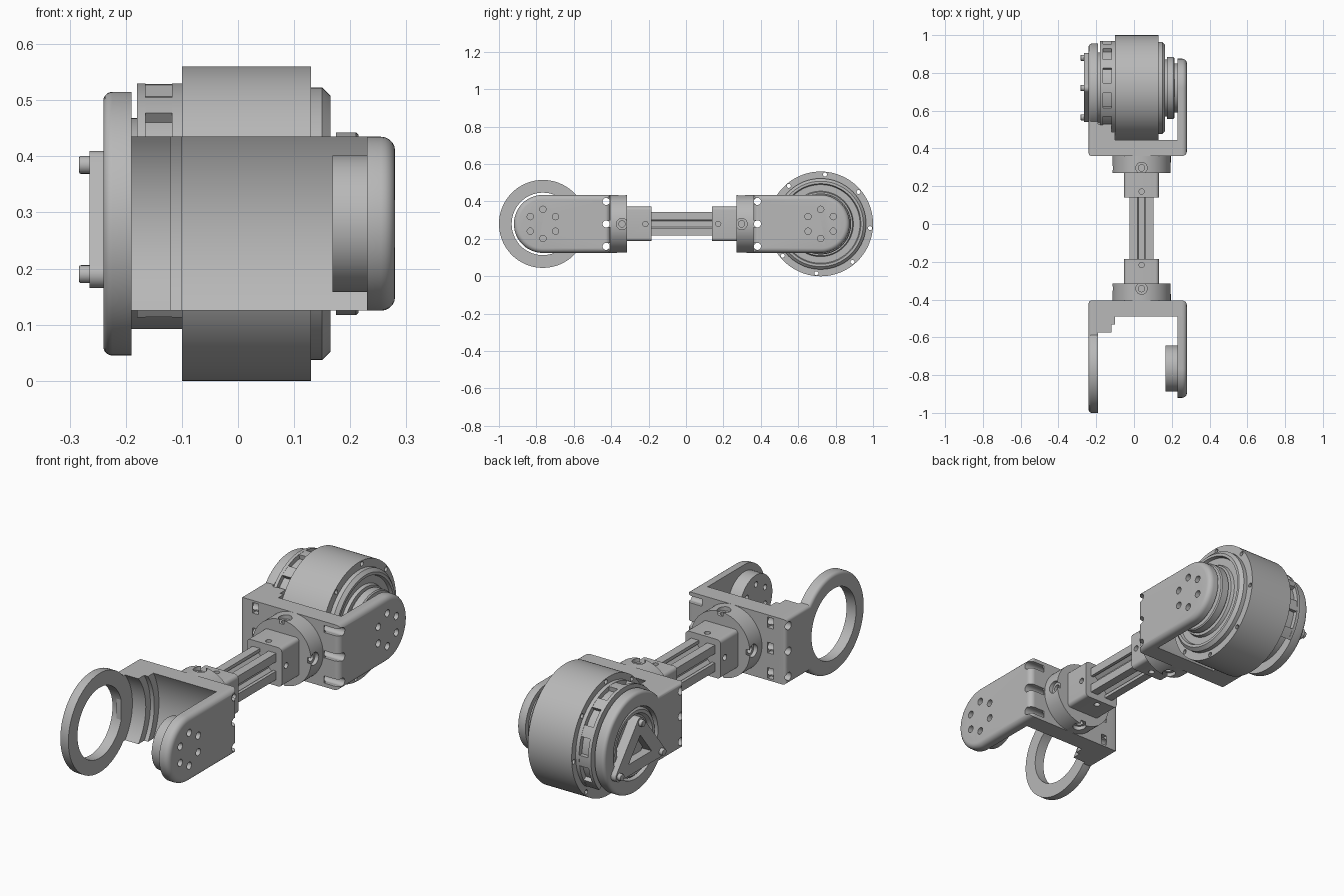
import bpy, bmesh
from math import sin, cos, pi, radians, sqrt, atan2
from mathutils import Vector

if "Cube" in bpy.data.objects:
    bpy.data.objects.remove(bpy.data.objects["Cube"])

GREY = (0.48, 0.48, 0.48, 1)
mat = bpy.data.materials.new("satin grey")
mat.use_nodes = True
mat.diffuse_color = GREY
mat.node_tree.nodes["Principled BSDF"].inputs["Base Color"].default_value = GREY

CY, CZ = 0.72, 0.28      # motor pivot
BX = 0.04                # x of the link bar axis
HALF = 0.155             # half height of the bracket
FLIP = -0.045            # front end is y -> FLIP - y
parts = []


def finish(bm, name):
    bmesh.ops.recalc_face_normals(bm, faces=bm.faces)
    me = bpy.data.meshes.new(name)
    bm.to_mesh(me)
    bm.free()
    me.materials.append(mat)
    ob = bpy.data.objects.new(name, me)
    bpy.context.collection.objects.link(ob)
    parts.append(ob)
    return ob


def place(axis, p, d):
    return {"x": (d, p[0], p[1]), "y": (p[0], d, p[1]), "z": (p[0], p[1], d)}[axis]


def prism(name, pts, axis, a, b, bevel=0):
    """Extrude an outline along an axis from a to b, rounding the cap at b."""
    bm = bmesh.new()
    lo = [bm.verts.new(place(axis, p, a)) for p in pts]
    hi = [bm.verts.new(place(axis, p, b)) for p in pts]
    n = len(pts)
    bm.faces.new(lo)
    cap = bm.faces.new(hi)
    for i in range(n):
        bm.faces.new((lo[i], lo[(i + 1) % n], hi[(i + 1) % n], hi[i]))
    bmesh.ops.recalc_face_normals(bm, faces=bm.faces)
    if bevel:
        bmesh.ops.bevel(bm, geom=list(cap.edges), offset=bevel, segments=5,
                        profile=0.5, affect="EDGES")
    return finish(bm, name)


def arc(c, r, a0, a1, n):
    return [(c[0] + r * cos(radians(a0 + (a1 - a0) * i / n)),
             c[1] + r * sin(radians(a0 + (a1 - a0) * i / n))) for i in range(n + 1)]


def cyl(name, axis, c, r, a, b, n=32, bevel=0):
    return prism(name, arc(c, r, 0, 360, n)[:-1], axis, a, b, bevel)


def box(name, x, y, z):
    return prism(name, [(x[0], y[0]), (x[1], y[0]), (x[1], y[1]), (x[0], y[1])], "z", *z)


def lathe(name, profile, n=96):
    """Spin (x, radius) points about the motor axis."""
    bm = bmesh.new()
    vs = [bm.verts.new((x, CY, CZ + r)) for x, r in profile]
    es = [bm.edges.new(e) for e in zip(vs, vs[1:])]
    bmesh.ops.spin(bm, geom=vs + es, cent=(0, CY, CZ), axis=(1, 0, 0),
                   angle=2 * pi, steps=n)
    bmesh.ops.remove_doubles(bm, verts=bm.verts, dist=1e-4)
    return finish(bm, name)


def cut(targets, *cutters):
    for c in cutters:
        for ob in targets:
            m = ob.modifiers.new("cut", "BOOLEAN")
            m.operation, m.solver, m.object = "DIFFERENCE", "EXACT", c
            bpy.context.view_layer.objects.active = ob
            bpy.ops.object.modifier_apply(modifier=m.name)
        parts.remove(c)
        bpy.data.objects.remove(c)


def hexagon(r):
    return arc((CY, CZ), r, 30, 330, 5)


# Bracket: base hollowed to clear the motor
PIVOT = (CY, CZ)
Y0 = 0.36
ZS = (CZ - HALF, CZ + HALF)
base = box("bracket_base", (-0.215, 0.255), (Y0, 0.56), ZS)
for r, x0, x1 in ((0.315, -0.10, 0.3), (0.28, -0.12, 0.0), (0.245, -0.19, 0.0)):
    cut([base], cyl("cutter", "x", PIVOT, r, x0, x1, 128))

# Paddle arm
outline = [(Y0, ZS[0])] + arc(PIVOT, HALF, -90, 90, 40) + [(Y0, ZS[1])]
paddle = prism("paddle_arm", outline, "x", 0.23, 0.28, 0.025)

# Ring arm
R = 0.235
t = 180 - math_deg if (math_deg := atan2(HALF, sqrt(R * R - HALF * HALF)) * 180 / pi) else 0
outline = [(Y0, ZS[0])] + arc(PIVOT, R, -t, t, 72) + [(Y0, ZS[1])]
ring = prism("ring_arm", outline, "x", -0.19, -0.24, 0.016)
cut([ring], cyl("cutter", "x", PIVOT, 0.167, -0.3, -0.1, 72))

# Pivot pad and its screw holes
pad = cyl("pivot_pad", "x", PIVOT, 0.122, 0.168, 0.235, 64)
for p in hexagon(0.078):
    cut([paddle], cyl("cutter", "x", p, 0.017, 0.238, 0.3, 16))
    cut([pad], cyl("cutter", "x", p, 0.013, 0.15, 0.2, 16))

# Cross holes, nut slots and corner scoops of the bracket
for dz in (-0.12, 0, 0.12):
    z = CZ + dz
    cut([base, paddle, ring], cyl("cutter", "x", (0.382, z), 0.019, -0.4, 0.4, 20))
    cut([base], box("cutter", (-0.175, -0.145), (0.3, 0.385), (z - 0.025, z + 0.025)))
    cut([base, paddle], box("cutter", (0.20, 0.4), (0.3, 0.381), (z - 0.017, z + 0.017)))

# Hub and square sleeve
hub = cyl("hub", "y", (BX, CZ), HALF, 0.27, Y0 + 0.002, 72)
S, q = 0.092, 0.018
corners = []
for k, (sx, sz) in enumerate(((1, 1), (-1, 1), (-1, -1), (1, -1))):
    corners += arc((BX + sx * (S - q), CZ + sz * (S - q)), q, 90 * k, 90 * k + 90, 5)
sleeve = prism("sleeve", corners, "y", 0.14, 0.272)
for s in (-1, 1):
    for axis, c in (("x", BX), ("z", CZ)):
        def at(y):
            return (y, CZ) if axis == "x" else (BX, y)
        for r, depth in ((0.03, 0.135), (0.017, 0.11)):
            cut([hub], cyl("cutter", axis, at(0.297), r, c + s * depth, c + s * 0.2, 24))
        cut([sleeve], cyl("cutter", axis, at(0.172), 0.014, c + s * 0.07, c + s * 0.2, 16))

# Mirror the whole end to the front
for ob in list(parts):
    twin = ob.copy()
    twin.data = ob.data.copy()
    twin.name = "front_" + ob.name
    ob.name = "rear_" + ob.name
    for v in twin.data.vertices:
        v.co.y = FLIP - v.co.y
    twin.data.flip_normals()
    bpy.context.collection.objects.link(twin)
    parts.append(twin)

# Slotted link bar
h = 0.0625
side = [(h, h), (0.022, h), (0.022, 0.047), (0.036, 0.047), (0.016, 0.024)]
side += [(-x, z) for x, z in side[:0:-1]]
profile = []
for k in range(4):
    c, s = cos(k * pi / 2), sin(k * pi / 2)
    profile += [(BX + x * c - z * s, CZ + x * s + z * c) for x, z in side]
prism("link_bar", profile, "y", -0.2, 0.155)

# Motor body with bolt holes round the rim
motor = lathe("motor_body", [(-0.10, 0), (-0.10, 0.28), (0.13, 0.28), (0.13, 0.243),
                             (0.15, 0.243), (0.165, 0.228), (0.165, 0.215), (0.15, 0.21),
                             (0.15, 0.175), (0.165, 0.17), (0.165, 0)], 128)
for p in arc(PIVOT, 0.265, 40, 355, 7):
    cut([motor], cyl("cutter", "x", p, 0.011, -0.2, 0.3, 12))
lathe("output_disc", [(0.16, 0), (0.16, 0.15), (0.175, 0.15), (0.175, 0.163), (0.21, 0.163),
                      (0.215, 0.158), (0.215, 0.13), (0.232, 0.13), (0.232, 0)])

# Rear casing with ribs and rims, open underneath
cyl("casing_core", "x", PIVOT, 0.188, -0.19, -0.09, 72)


def sector(name, r, a0, a1, x0, x1):
    n = max(3, int((a1 - a0) / 4))
    prism(name, arc(PIVOT, r, a0, a1, n) + arc(PIVOT, 0.17, a1, a0, n), "x", x0, x1)


sector("casing_shell", 0.228, -42, 222, -0.178, -0.09)
sector("casing_rim_outer", 0.25, -42, 222, -0.18, -0.165)
sector("casing_rim_inner", 0.25, -42, 222, -0.118, -0.09)
for k in range(9):
    a = -36 + 31.5 * k
    sector("casing_rib", 0.249, a - 6, a + 6, -0.179, -0.09)

# Rear cap
lathe("rear_cap", [(-0.17, 0), (-0.17, 0.16), (-0.225, 0.16), (-0.235, 0.15), (-0.235, 0.135),
                   (-0.218, 0.125), (-0.218, 0.09), (-0.225, 0.085), (-0.225, 0)])

# Triangular carrier with three standoffs
tri = [Vector((CY, 0.385)), Vector((0.565, 0.19)), Vector((0.88, 0.19))]
mid = (tri[0] + tri[1] + tri[2]) / 3
outline = []
for i, v in enumerate(tri):
    e0, e1 = v - tri[i - 1], tri[(i + 1) % 3] - v
    a0 = atan2(e0.y, e0.x) * 180 / pi - 90
    turn = (atan2(e1.y, e1.x) * 180 / pi - 90 - a0) % 360
    outline += arc(v, 0.025, a0, a0 + turn, 10)
carrier = prism("carrier_plate", outline, "x", -0.215, -0.265)
cut([carrier], prism("cutter", [mid + (v - mid) * 0.55 for v in tri], "x", -0.3, -0.2))
for v in tri:
    cyl("standoff", "x", v, 0.016, -0.25, -0.283, 20, 0.003)

# Smooth shading with sharp edges kept
bpy.ops.object.select_all(action="DESELECT")
for ob in parts:
    ob.select_set(True)
bpy.context.view_layer.objects.active = parts[0]
bpy.ops.object.shade_smooth_by_angle(angle=radians(30))
